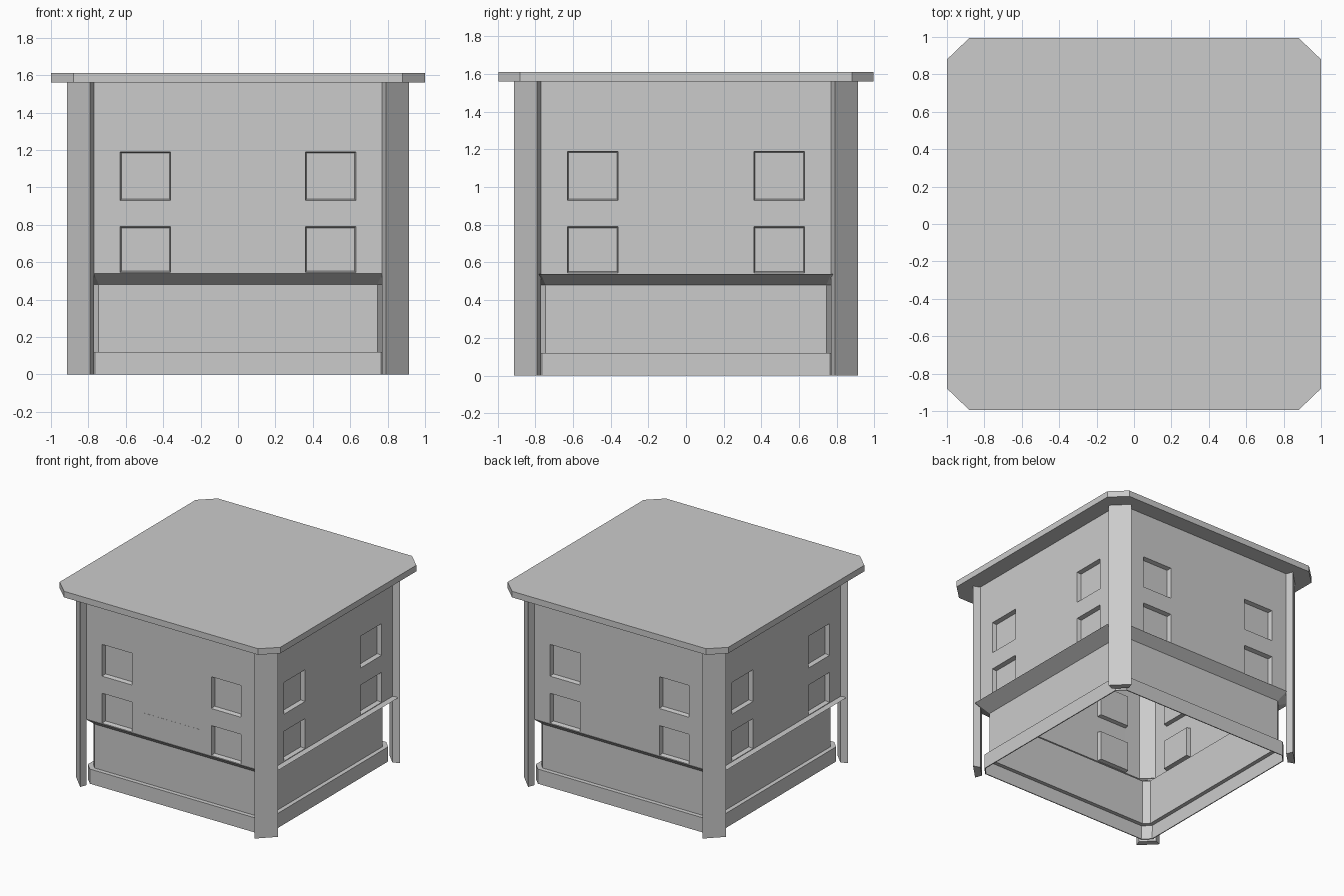
import bpy, bmesh
from math import pi
from mathutils import Matrix, Vector

cube = bpy.data.objects.get("Cube")
if cube:
    bpy.data.objects.remove(cube, do_unlink=True)

grey = bpy.data.materials.new("plain_grey")
grey.use_nodes = True
grey.diffuse_color = (0.6, 0.6, 0.6, 1)
grey.node_tree.nodes["Principled BSDF"].inputs["Base Color"].default_value = (0.6, 0.6, 0.6, 1)


def finish(name, bm, thickness=0):
    mesh = bpy.data.meshes.new(name)
    bm.to_mesh(mesh)
    bm.free()
    mesh.materials.append(grey)
    obj = bpy.data.objects.new(name, mesh)
    bpy.context.collection.objects.link(obj)
    if thickness:
        mod = obj.modifiers.new("wall_thickness", 'SOLIDIFY')
        mod.thickness = thickness
        mod.offset = -1
    return obj


def octagon(half_x, half_y, corner):
    """Rectangle outline with cut corners, counter-clockwise."""
    pts = []
    for sx, sy in ((1, -1), (1, 1), (-1, 1), (-1, -1)):
        a, b = (sx * corner, sy * half_y), (sx * half_x, sy * corner)
        pts += [a, b] if sx * sy < 0 else [b, a]
    return pts


def ring(levels):
    """Open band through (half_x, half_y, corner, z) levels."""
    bm = bmesh.new()
    rows = [[bm.verts.new((x, y, z)) for x, y in octagon(hx, hy, c)] for hx, hy, c, z in levels]
    for low, high in zip(rows, rows[1:]):
        for i in range(8):
            j = (i + 1) % 8
            bm.faces.new((low[i], low[j], high[j], high[i]))
    return bm


def prism(name, pts, z0, z1):
    bm = bmesh.new()
    face = bm.faces.new([bm.verts.new((x, y, z0)) for x, y in pts])
    top = bmesh.ops.extrude_face_region(bm, geom=[face])["geom"]
    bmesh.ops.translate(bm, vec=(0, 0, z1 - z0),
                        verts=[v for v in top if isinstance(v, bmesh.types.BMVert)])
    bmesh.ops.recalc_face_normals(bm, faces=bm.faces)
    return finish(name, bm)


WALL, CORNER = 0.86, 0.77
SILL, EAVE = 0.54, 1.56

# Roof slab with cut corners
prism("roof", octagon(1.0, 0.995, 0.88), EAVE, 1.61)

# Plinth and recessed lower panels
finish("lower_walls", ring([(0.825, 0.825, 0.765, 0), (0.825, 0.825, 0.765, 0.12),
                            (0.79, 0.79, 0.745, 0.12), (0.79, 0.79, 0.745, 0.48)]), 0.008)

# Flared ledge under the upper walls, deeper on the two sides
finish("flared_ledge", ring([(0.79, 0.79, 0.745, 0.48), (0.91, 0.865, CORNER, SILL),
                             (WALL, WALL, CORNER, SILL)]))

# Upper walls: a grid per side with recessed windows, joined by corner strips
bm = bmesh.new()
xs = [-CORNER, -0.63, -0.36, 0.36, 0.63, CORNER]
zs = [SILL, 0.545, 0.79, 0.93, 1.19, EAVE]
windows = []
for k in range(4):
    turn = Matrix.Rotation(k * pi / 2, 3, 'Z')
    grid = [[bm.verts.new(turn @ Vector((x, -WALL, z))) for x in xs] for z in zs]
    for r in range(5):
        for c in range(5):
            f = bm.faces.new((grid[r][c], grid[r][c + 1], grid[r + 1][c + 1], grid[r + 1][c]))
            if r in (1, 3) and c in (1, 3):
                windows.append(f)
    strip = [(CORNER, -WALL, SILL), (WALL, -CORNER, SILL), (WALL, -CORNER, EAVE), (CORNER, -WALL, EAVE)]
    bm.faces.new([bm.verts.new(turn @ Vector(p)) for p in strip])
bm.normal_update()
bmesh.ops.inset_individual(bm, faces=windows, thickness=0.01, depth=-0.035)
finish("upper_walls", bm, 0.008)

# Faint panel on the front wall
prism("front_panel", [(-0.25, -WALL - 0.001), (0.25, -WALL - 0.001),
                      (0.25, -WALL), (-0.25, -WALL)], 0.57, 0.73)

# Diagonal corner posts
for sx, x_name in ((-1, "right"), (1, "left")):
    for sy, y_name in ((-1, "front"), (1, "back")):
        outline = [(0.914, 0.79), (0.79, 0.914), (CORNER, WALL), (WALL, CORNER)]
        prism(f"{y_name}_{x_name}_post", [(sx * x, sy * y) for x, y in outline], 0, EAVE)
